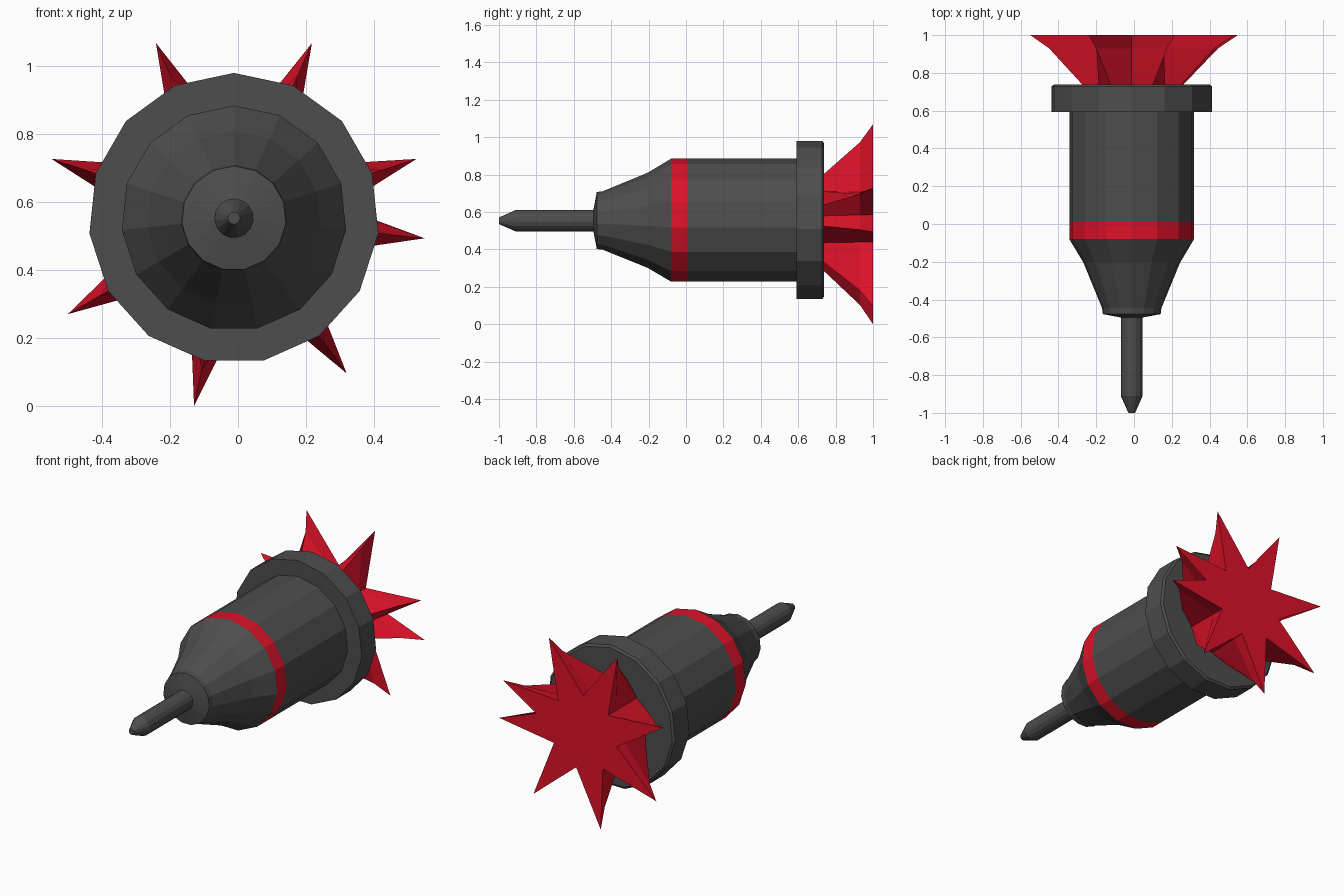
import bpy, bmesh
from math import sin, cos, radians

if "Cube" in bpy.data.objects:
    bpy.data.objects.remove(bpy.data.objects["Cube"])

CX, CZ, SIDES = -0.012, 0.553, 15
STEP = 360 / SIDES
ROUND = [90 - STEP * k for k in range(SIDES)]


def material(name, color):
    m = bpy.data.materials.new(name)
    m.diffuse_color = (*color, 1)
    m.use_nodes = True
    m.node_tree.nodes["Principled BSDF"].inputs["Base Color"].default_value = m.diffuse_color
    return m


GREY = material("dark_grey", (0.075, 0.075, 0.075))
RED = material("red", (0.72, 0.006, 0.022))


def loft(name, rings, angles, mat, cap_front=False, cap_back=False):
    """Skin rings (y, radii) around the long axis."""
    bm = bmesh.new()
    loops = []
    for y, radii in rings:
        loops.append([bm.verts.new((CX + r * cos(radians(a)), y, CZ + r * sin(radians(a))))
                      for a, r in zip(angles, radii)])
    n = len(angles)
    for p, q in zip(loops, loops[1:]):
        for i in range(n):
            j = (i + 1) % n
            bm.faces.new((p[i], p[j], q[j], q[i]))
    if cap_front:
        bm.faces.new(loops[0])
    if cap_back:
        bm.faces.new(loops[-1][::-1])
    bmesh.ops.recalc_face_normals(bm, faces=bm.faces[:])
    # Open shells: make sure normals point away from the axis
    score = sum((f.calc_center_median().x - CX) * f.normal.x +
                (f.calc_center_median().z - CZ) * f.normal.z for f in bm.faces)
    if score < 0:
        bmesh.ops.reverse_faces(bm, faces=bm.faces[:])
    me = bpy.data.meshes.new(name)
    bm.to_mesh(me)
    bm.free()
    me.materials.append(mat)
    ob = bpy.data.objects.new(name, me)
    bpy.context.collection.objects.link(ob)
    return ob


def lathe(name, profile, mat, **caps):
    return loft(name, [(y, [r] * SIDES) for y, r in profile], ROUND, mat, **caps)


# Needle with a blunt point
lathe("needle", [(-1.0, 0.018), (-0.91, 0.058), (-0.49, 0.058)], GREY, cap_front=True)
# Nose cone with a slightly domed front
lathe("nose_cone", [(-0.495, 0.058), (-0.477, 0.154), (-0.445, 0.158),
                    (-0.205, 0.257), (-0.08, 0.332)], GREY)
# Red stripe, flush with the barrel
lathe("stripe", [(-0.08, 0.332), (0.01, 0.332)], RED)
# Barrel
lathe("barrel", [(0.01, 0.332), (0.592, 0.332)], GREY)
# Rear flange, its back face continuing in to the star's foot
lathe("flange", [(0.592, 0.332), (0.592, 0.428), (0.728, 0.428), (0.738, 0.415),
                 (0.738, 0.22)], GREY)

# Star burst: every other corner is a spike, two spikes are adjacent with a small notch
angles, spike = [], []
for k, a in enumerate(ROUND):
    angles.append(a)
    spike.append("tip" if k in (1, 3, 4, 6, 8, 10, 12, 14) else "valley")
    if k == 3:
        angles.append(a - STEP / 2)
        spike.append("notch")


def star_ring(y, tip, valley, notch):
    size = {"tip": tip, "valley": valley, "notch": notch}
    return (y, [size[s] for s in spike])


loft("star_burst", [star_ring(0.735, 0.272, 0.235, 0.255),
                    star_ring(0.93, 0.46, 0.228, 0.30),
                    star_ring(1.0, 0.565, 0.225, 0.315)], angles, RED, cap_back=True)
